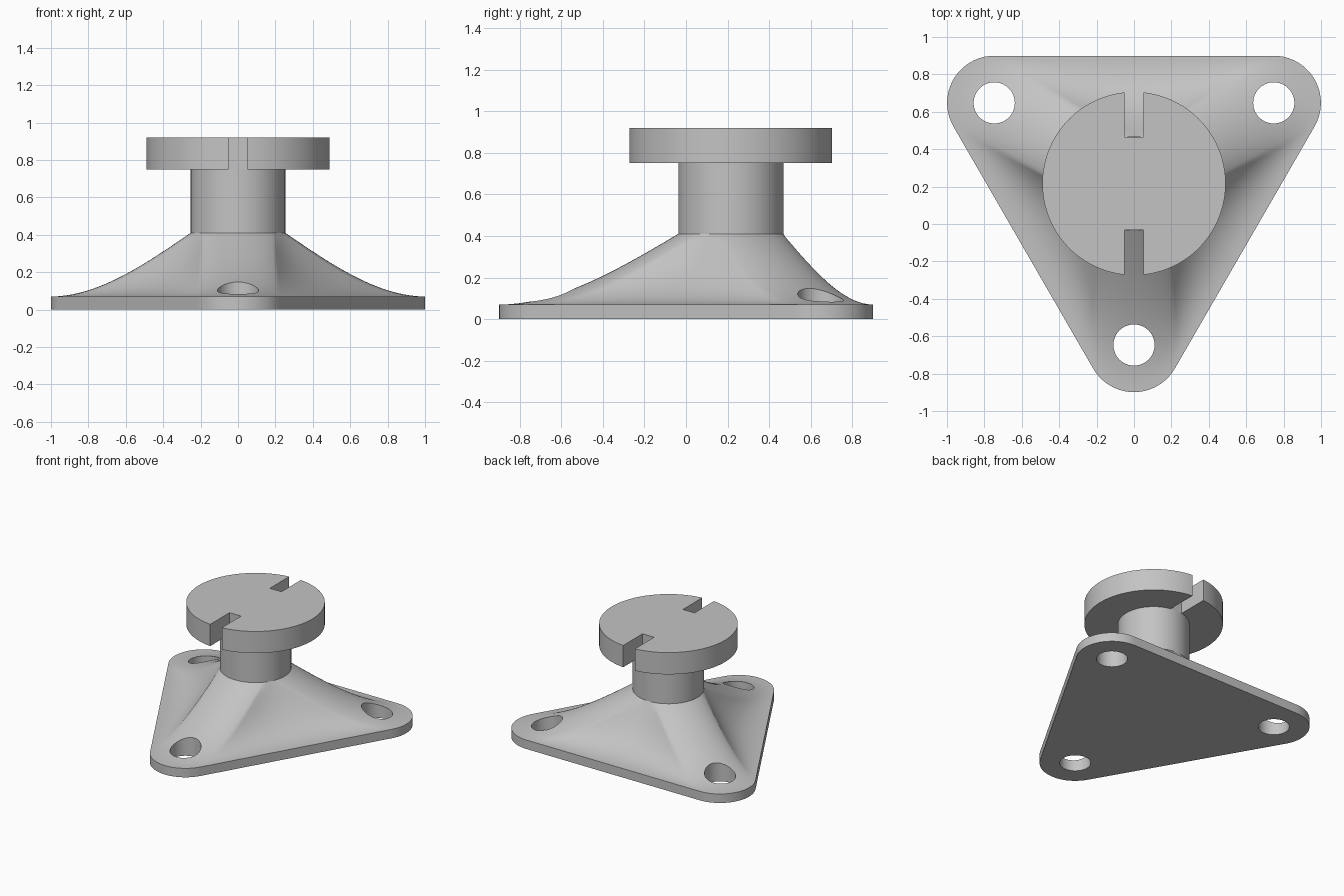
import bpy, bmesh, math
from mathutils import Vector

if "Cube" in bpy.data.objects:
    bpy.data.objects.remove(bpy.data.objects["Cube"])

CENTRE = Vector((0, 0.216))   # axis of the post
REACH = 0.863                 # axis to each screw hole
CORNER = 0.252                # corner rounding
NECK = 0.253
PLATE_TOP, NECK_BASE, DISC_BASE, DISC_TOP = 0.07, 0.41, 0.75, 0.92

grey = bpy.data.materials.new("plain_grey")
grey.use_nodes = True
grey.diffuse_color = (0.55, 0.55, 0.55, 1)
grey.node_tree.nodes["Principled BSDF"].inputs["Base Color"].default_value = (0.55, 0.55, 0.55, 1)


def ray(deg):
    return Vector((math.cos(math.radians(deg)), math.sin(math.radians(deg))))


def finish(bm, name):
    bmesh.ops.recalc_face_normals(bm, faces=bm.faces)
    mesh = bpy.data.meshes.new(name)
    bm.to_mesh(mesh)
    bm.free()
    mesh.materials.append(grey)
    obj = bpy.data.objects.new(name, mesh)
    bpy.context.collection.objects.link(obj)
    return obj


def loft(name, rings):
    """Closed solid through rings of (x, y, z) points."""
    bm = bmesh.new()
    loops = [[bm.verts.new(p) for p in ring] for ring in rings]
    n = len(loops[0])
    for a, b in zip(loops, loops[1:]):
        for i in range(n):
            j = (i + 1) % n
            bm.faces.new((a[i], a[j], b[j], b[i]))
    bm.faces.new(loops[0])
    bm.faces.new(loops[-1])
    return finish(bm, name)


def cylinder(name, centre, radius, z0, z1, steps=96):
    ring = [centre + radius * ray(360 * i / steps) for i in range(steps)]
    return loft(name, [[(p.x, p.y, z) for p in ring] for z in (z0, z1)])


def box(name, x0, x1, y0, y1, z0, z1):
    corners = [(x0, y0), (x1, y0), (x1, y1), (x0, y1)]
    return loft(name, [[(x, y, z) for x, y in corners] for z in (z0, z1)])


def cut(target, cutters):
    bpy.context.view_layer.objects.active = target
    for c in cutters:
        c.hide_render = True
        mod = target.modifiers.new("cut", 'BOOLEAN')
        mod.operation = 'DIFFERENCE'
        mod.solver = 'EXACT'
        mod.object = c
        bpy.ops.object.modifier_apply(modifier=mod.name)
        bpy.data.objects.remove(c)


def smooth(obj):
    bpy.ops.object.select_all(action='DESELECT')
    obj.select_set(True)
    bpy.context.view_layer.objects.active = obj
    bpy.ops.object.shade_smooth_by_angle(angle=math.radians(30))


# Rounded triangle outline, its matching neck points, and extra inward sweep on the sides
outline = []
ARC, SIDE, SPREAD = 20, 32, 50
for k in range(3):
    a = -90 + 120 * k
    for i in range(ARC):
        phi = -60 + 120 * i / ARC
        p = CENTRE + REACH * ray(a) + CORNER * ray(a + phi)
        outline.append((p, a + phi * SPREAD / 60, Vector((0, 0))))
    start = CENTRE + REACH * ray(a) + CORNER * ray(a + 60)
    end = CENTRE + REACH * ray(a + 120) + CORNER * ray(a + 60)
    for i in range(SIDE):
        u = i / SIDE
        sweep = -0.24 * math.sin(math.pi * u) * ray(a + 60)
        outline.append((start.lerp(end, u), a + SPREAD + (120 - 2 * SPREAD) * u, sweep))

# Base: flat plate flowing up to the neck, level at the plate edge
rings = [[(p.x, p.y, 0) for p, _, _ in outline]]
LEVELS = 20
for s in range(LEVELS + 1):
    t = s / LEVELS
    rise = 1.5 * t ** 2 - 0.5 * t ** 3
    ring = []
    for p, angle, sweep in outline:
        q = p.lerp(CENTRE + NECK * ray(angle), t) + sweep * (t - rise)
        ring.append((q.x, q.y, PLATE_TOP + (NECK_BASE - PLATE_TOP) * rise))
    rings.append(ring)
base = loft("flared_base", rings)
cut(base, [cylinder("screw_hole", CENTRE + REACH * ray(-90 + 120 * k), 0.11, -0.2, 0.6, 64)
           for k in range(3)])
smooth(base)

# Neck
neck = cylinder("neck", CENTRE, NECK, NECK_BASE, DISC_BASE)
smooth(neck)

# Top disc with front and back slots
disc = cylinder("slotted_disc", CENTRE, 0.49, DISC_BASE, DISC_TOP, 128)
cut(disc, [box("back_slot", -0.05, 0.05, 0.465, 0.9, 0.6, 1.1),
           box("front_slot", -0.05, 0.05, -0.5, -0.033, 0.6, 1.1)])
smooth(disc)
